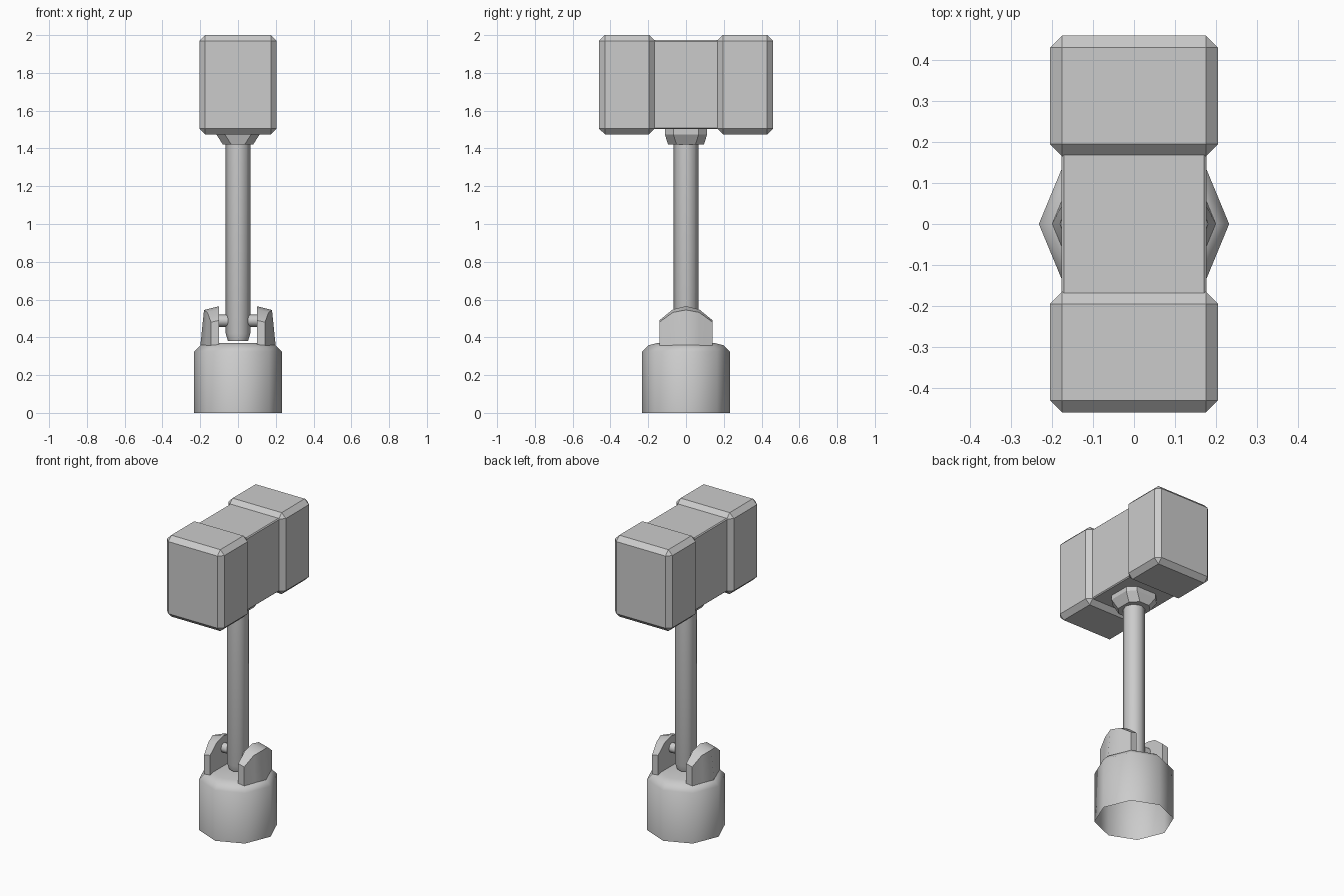
import bpy, bmesh
from math import cos, sin, pi, radians

cube = bpy.data.objects.get("Cube")
if cube:
    bpy.data.objects.remove(cube, do_unlink=True)

grey = bpy.data.materials.new("plain grey")
grey.use_nodes = True
grey.diffuse_color = (0.6, 0.6, 0.6, 1)
grey.node_tree.nodes["Principled BSDF"].inputs["Base Color"].default_value = (0.6, 0.6, 0.6, 1)


def finish(bm, name, smooth=None):
    """Turn a bmesh into a named object, smooth below the given angle."""
    bmesh.ops.recalc_face_normals(bm, faces=bm.faces)
    mesh = bpy.data.meshes.new(name)
    bm.to_mesh(mesh)
    bm.free()
    mesh.materials.append(grey)
    obj = bpy.data.objects.new(name, mesh)
    bpy.context.collection.objects.link(obj)
    if smooth:
        bpy.ops.object.select_all(action='DESELECT')
        obj.select_set(True)
        bpy.context.view_layer.objects.active = obj
        bpy.ops.object.shade_smooth_by_angle(angle=radians(smooth))
    return obj


def loft(name, rings, smooth=None, cap_start=True):
    """Skin a row of closed rings and cap the ends."""
    bm = bmesh.new()
    rows = [[bm.verts.new(p) for p in ring] for ring in rings]
    n = len(rows[0])
    for a, b in zip(rows, rows[1:]):
        for i in range(n):
            j = (i + 1) % n
            bm.faces.new((a[i], a[j], b[j], b[i]))
    bm.faces.new(rows[-1])
    if cap_start:
        bm.faces.new(rows[0])
    return finish(bm, name, smooth)


def circle(r, z, n=8):
    return [(r * cos(2 * pi * i / n), r * sin(2 * pi * i / n), z) for i in range(n)]


def cut_square(x, y, cut, z):
    """Rectangle with its corners cut off."""
    return [(x, -y + cut, z), (x, y - cut, z), (x - cut, y, z), (-x + cut, y, z),
            (-x, y - cut, z), (-x, -y + cut, z), (-x + cut, -y, z), (x - cut, -y, z)]


def box(name, low, high, bevel):
    bm = bmesh.new()
    bmesh.ops.create_cube(bm, size=1)
    for v in bm.verts:
        v.co = [l + (c + 0.5) * (h - l) for c, l, h in zip(v.co, low, high)]
    bmesh.ops.bevel(bm, geom=bm.edges[:], offset=bevel, segments=1,
                    affect='EDGES', profile=0.5)
    return finish(bm, name)


# Hollow socket at the foot, open underneath
loft("socket", [circle(0.232, 0), circle(0.232, 0.325), circle(0.2, 0.358),
                circle(0.15, 0.37)], 50, cap_start=False)

# Pair of hinge lugs, domed along y, with a faceted outer side
stations = [(-0.141, 0.143, 0.143, 0.48, 0.49), (-0.07, 0.171, 0.162, 0.532, 0.548),
            (0, 0.2, 0.18, 0.545, 0.565)]
stations += [(-s[0], *s[1:]) for s in reversed(stations[:2])]
for side, label in ((1, "left"), (-1, "right")):
    loft(label + "_lug", [[(side * 0.1, y, 0.35), (side * xb, y, 0.35),
                           (side * xt, y, zo), (side * 0.1, y, zi)]
                          for y, xb, xt, zo, zi in stations], 46)

# Hinge pin between the lugs
pin = loft("hinge_pin", [circle(0.032, -0.11), circle(0.032, 0.11)], 50)
pin.rotation_euler.y = pi / 2
pin.location.z = 0.488

# Handle with a tapered lower end
loft("handle", [circle(0.053, 0.38), circle(0.065, 0.42), circle(0.065, 1.45)], 50)

# Collar under the head
loft("collar", [cut_square(0.08, 0.095, 0.045, 1.42), cut_square(0.115, 0.112, 0.045, 1.475),
                cut_square(0.115, 0.112, 0.045, 1.52)])

# Head: core with a chamfered striking block at each end
box("head_core", (-0.177, -0.2, 1.503), (0.177, 0.2, 1.973), 0.006)
for name, y0, y1 in (("front_block", -0.46, -0.165), ("back_block", 0.165, 0.46)):
    box(name, (-0.205, y0, 1.475), (0.205, y1, 2.0), 0.03)
